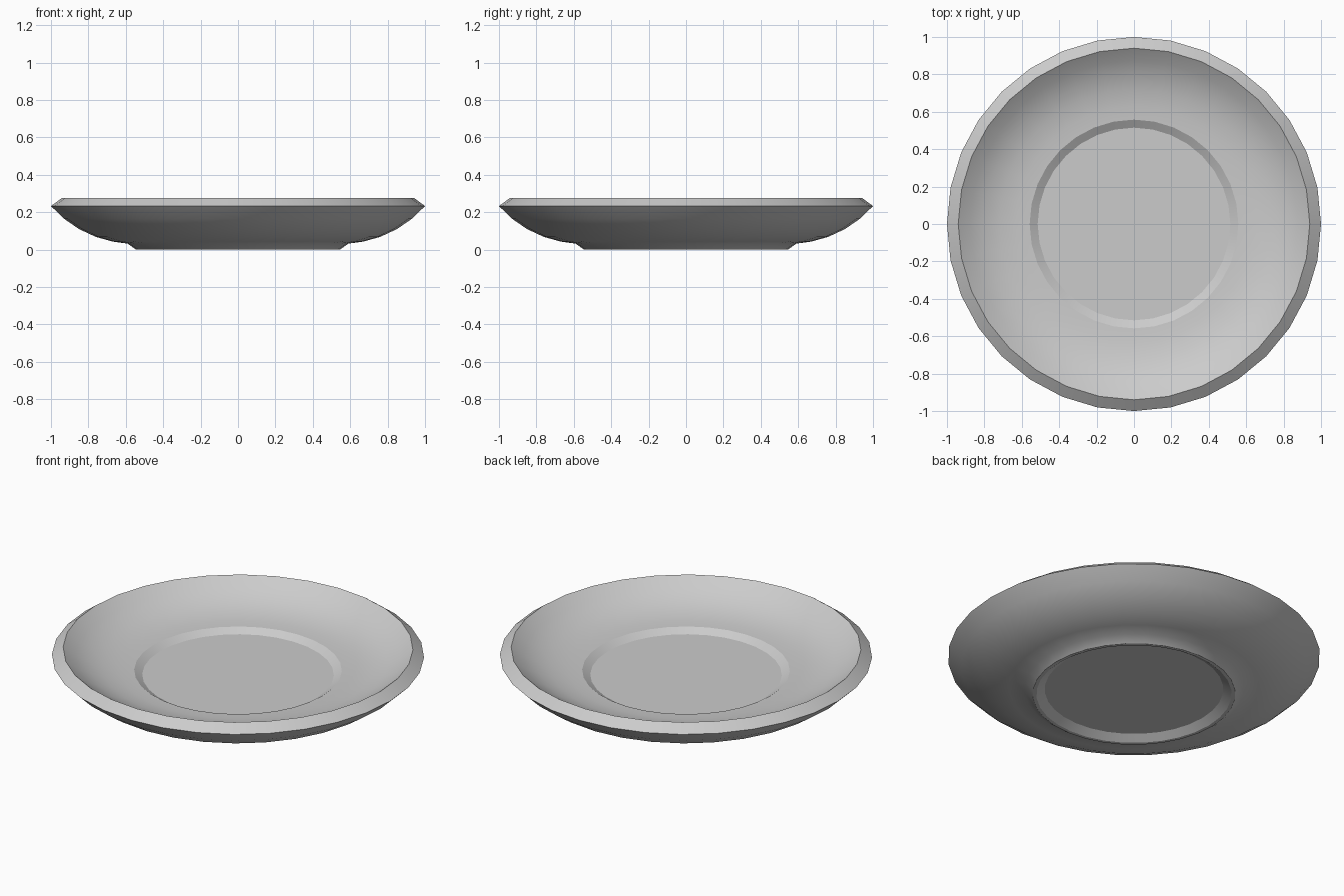
import bpy, bmesh, math

if "Cube" in bpy.data.objects:
    bpy.data.objects.remove(bpy.data.objects["Cube"])

SIDES = 32

# half section (radius, height): underside centre -> foot -> outer wall -> rim -> inside -> well centre
profile = [
    (0, 0.03), (0.48, 0.03), (0.525, 0.0), (0.545, 0.0),        # recessed base and foot ring
    (0.59, 0.032), (0.67, 0.043), (0.76, 0.068), (0.85, 0.11),  # outer wall
    (0.93, 0.165), (1.0, 0.233), (0.94, 0.277),                 # bevelled rim
    (0.875, 0.229), (0.80, 0.191), (0.72, 0.165), (0.63, 0.151),  # inner wall
    (0.558, 0.147), (0.515, 0.121), (0, 0.121),                 # step and flat well
]

# plate: lathe the section around z
bm = bmesh.new()
verts = [bm.verts.new((r, 0, z)) for r, z in profile]
edges = [bm.edges.new(pair) for pair in zip(verts, verts[1:])]
bmesh.ops.spin(bm, geom=verts + edges, cent=(0, 0, 0), axis=(0, 0, 1),
               angle=2 * math.pi, steps=SIDES, use_merge=False)
bmesh.ops.remove_doubles(bm, verts=bm.verts, dist=0.0005)
bmesh.ops.recalc_face_normals(bm, faces=bm.faces)

mesh = bpy.data.meshes.new("plate")
bm.to_mesh(mesh)
bm.free()
plate = bpy.data.objects.new("plate", mesh)
bpy.context.collection.objects.link(plate)

# smooth walls, crisp rim edges
bpy.context.view_layer.objects.active = plate
plate.select_set(True)
bpy.ops.object.shade_smooth_by_angle(angle=math.radians(28))
